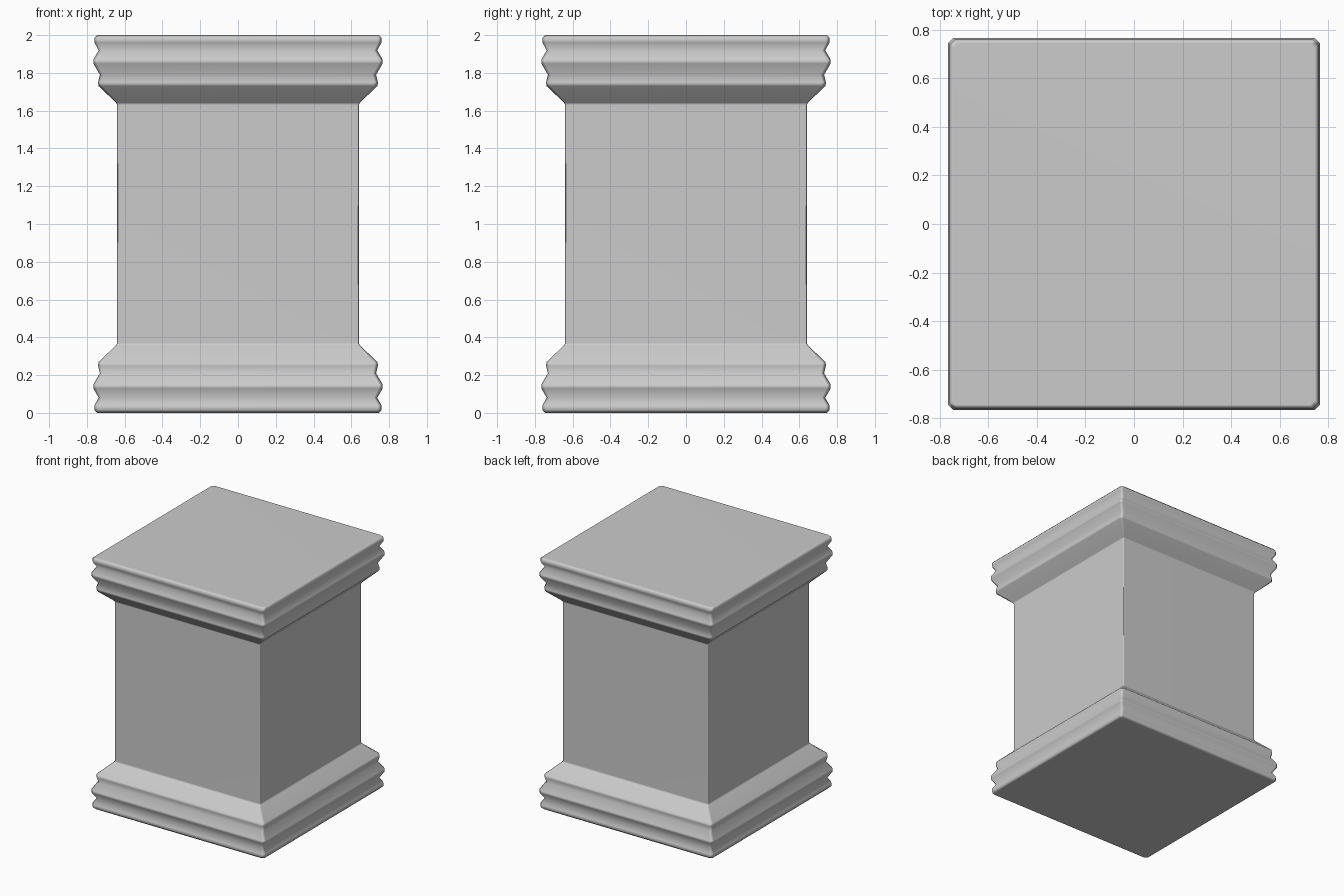
import bpy
import bmesh

cube = bpy.data.objects.get("Cube")
if cube:
    bpy.data.objects.remove(cube, do_unlink=True)

# Stone material
stone = bpy.data.materials.new("grey stone")
stone.use_nodes = True
grey = (0.6, 0.6, 0.6, 1)
stone.diffuse_color = grey
stone.node_tree.nodes["Principled BSDF"].inputs["Base Color"].default_value = grey

# Moulding profile of the base: half width, height
base = [(0.745, 0), (0.76, 0.015), (0.76, 0.04), (0.737, 0.08),
        (0.766, 0.13), (0.766, 0.15), (0.731, 0.21),
        (0.741, 0.25), (0.738, 0.27), (0.645, 0.358), (0.64, 0.37)]
# The cap mirrors the base
profile = base + [(w, 2 - z) for w, z in reversed(base)]


def square_ring(bm, w, z, cut):
    """Square loop of vertices with chamfered corners."""
    verts = []
    for sx, sy in ((1, 1), (-1, 1), (-1, -1), (1, -1)):
        pair = [(sx * w, sy * (w - cut)), (sx * (w - cut), sy * w)]
        if sx != sy:
            pair.reverse()
        verts += [bm.verts.new((x, y, z)) for x, y in pair]
    return verts


# Pedestal: rings joined from the floor to the top
bm = bmesh.new()
rings = [square_ring(bm, w, z, 0.008 if w < 0.7 else 0.02) for w, z in profile]
for low, high in zip(rings, rings[1:]):
    for i in range(len(low)):
        j = (i + 1) % len(low)
        bm.faces.new((low[i], low[j], high[j], high[i]))
bm.faces.new(rings[0][::-1])
bm.faces.new(rings[-1])
bmesh.ops.recalc_face_normals(bm, faces=bm.faces)
for face in bm.faces:
    face.smooth = True

mesh = bpy.data.meshes.new("pedestal")
bm.to_mesh(mesh)
bm.free()
mesh.materials.append(stone)
pedestal = bpy.data.objects.new("pedestal", mesh)
bpy.context.collection.objects.link(pedestal)

# Large faces stay flat while the narrow mouldings shade softly
weighted = pedestal.modifiers.new("weighted normals", "WEIGHTED_NORMAL")
weighted.weight = 50
